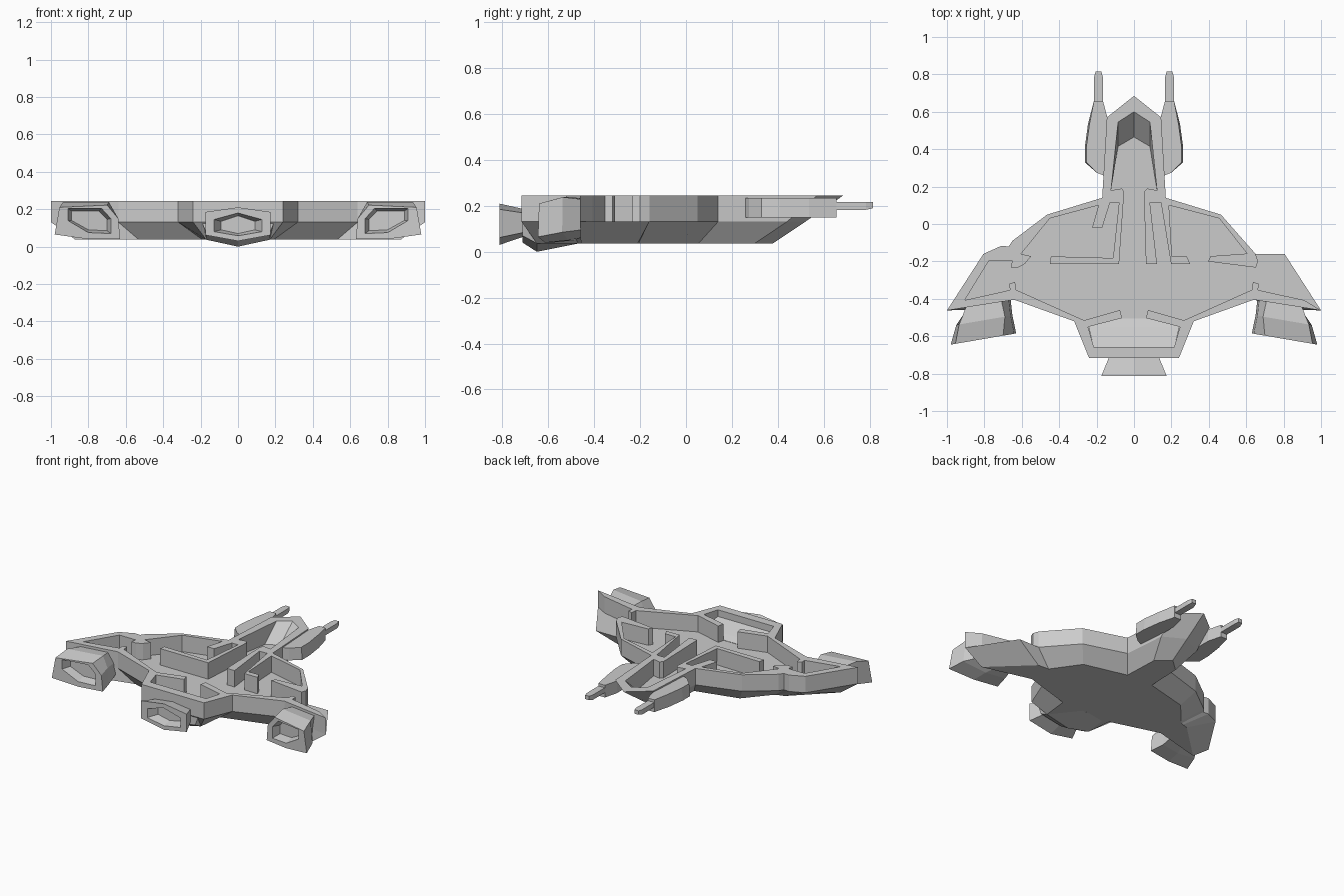
import bpy, bmesh

TOP, DECK, LOW = 0.245, 0.131, 0.037


def loft(name, rings, cap_start=True):
    """Join equal-length rings of 3D points into one closed solid."""
    bm = bmesh.new()
    loops = [[bm.verts.new(p) for p in ring] for ring in rings]
    n = len(loops[0])
    for a, b in zip(loops, loops[1:]):
        for i in range(n):
            j = (i + 1) % n
            bm.faces.new((a[i], a[j], b[j], b[i]))
    start = bm.faces.new(loops[0])
    bm.faces.new(loops[-1])
    bmesh.ops.recalc_face_normals(bm, faces=bm.faces)
    if not cap_start:
        bm.faces.remove(start)
    me = bpy.data.meshes.new(name)
    bm.to_mesh(me)
    bm.free()
    ob = bpy.data.objects.new(name, me)
    bpy.context.collection.objects.link(ob)
    return ob


def mirrored(points):
    """Flip every x; points hold one or two x, y pairs."""
    return [tuple(-v if i % 2 == 0 else v for i, v in enumerate(p)) for p in points]


# Hull outline: deck x, y then belly x, y
shoulder = [(.145, .57, .09, .30), (.17, .14, .10, .055), (.465, .05, .40, -.02)]
right_step = [(.65, -.16, .53, -.205)]
left_step = [(.65, -.09, .53, -.17), (.67, -.12, .55, -.19), (.71, -.117, .57, -.20)]
wing = [(.805, -.16, .61, -.21), (1.0, -.462, .87, -.458), (.64, -.405, .53, -.37),
        (.32, -.52, .19, -.47), (.24, -.717, .17, -.65)]
nose = [(0, .685, 0, .38)]
outline = nose + shoulder + right_step + wing + mirrored(reversed(
    shoulder + left_step + wing))
# The nose is raked, so the deck edge steps back there
rake = {.685: .52, .57: .44, .60: .465, .545: .415}


def at_deck(points):
    return [(p[0], rake.get(p[1], p[1]), DECK) for p in points]


loft("lower_hull", [[(p[2], p[3], LOW) for p in outline], at_deck(outline)])

# Room outline: inner face of the wall on each side
cockpit = [(.085, .545), (.123, .18)]
stern = [(.663, -.353), (.667, -.32), (.636, -.31), (.63, -.352), (.267, -.515),
         (.075, -.46), (.064, -.503), (.246, -.55), (.215, -.657)]
rooms_right = cockpit + [
    (.07, .19), (.053, .17), (.064, -.213), (.123, -.213), (.085, .115),
    (.144, .115), (.198, -.213), (.30, -.213), (.283, -.175), (.203, -.175),
    (.187, .10), (.455, .03), (.605, -.158), (.41, -.172), (.395, -.2),
    (.652, -.233), (.663, -.2)]
rooms_left = cockpit + [
    (.064, .19), (.053, .17), (.08, -.213), (.45, -.213), (.444, -.173),
    (.112, -.182), (.08, .115), (.128, .115), (.17, -.02), (.224, -.02),
    (.19, .10), (.45, .03), (.604, -.16), (.55, -.172), (.583, -.213),
    (.62, -.233), (.657, -.233), (.652, -.195), (.775, -.195), (.905, -.407)] + stern

# Wall: one open band from the right wing tip, round the stern, left side and
# nose to the right shoulder, then back along the rooms (right wing front is open)
band = (wing[1:] + mirrored(reversed(shoulder + left_step + wing)) + nose
        + shoulder + right_step
        + rooms_right[::-1] + [(0, .60)] + mirrored(rooms_left)
        + stern[::-1] + [(.91, -.407)])
loft("upper_walls", [at_deck(band), [(p[0], p[1], TOP) for p in band]], cap_start=False)

# Sloped deck in the stern
loft("stern_ramp", [
    [(-w, y, .12), (w, y, .12), (w, y, z), (-w, y, z)]
    for w, y, z in ((.235, -.505, .133), (.243, -.55, .155), (.215, -.66, .20))])

# Keel wedge below the stern
loft("keel", [
    [(-.19, y, .125), (.19, y, .125), (.17, y, side), (0, y, mid), (-.17, y, side)]
    for y, side, mid in ((-.712, .07, .04), (-.65, .037, 0), (-.47, .042, .036))])


# Central nozzle: flared hexagon with a recessed mouth
def hexagon(w, y, peak, hi, lo, base):
    return [(0, y, peak), (w, y, hi), (w, y, lo), (0, y, base), (-w, y, lo), (-w, y, hi)]


loft("main_nozzle", [
    hexagon(.12, -.68, .18, .165, .09, .075),
    hexagon(.175, -.813, .21, .185, .062, .03),
    hexagon(.128, -.813, .18, .145, .08, .058),
    hexagon(.09, -.75, .165, .135, .09, .07)])

# Wing engines: six-sided, bulging, with a slanted recessed mouth
root = [(.89, .225), (.71, .225), (.67, .16), (.66, .08), (.75, .07), (.87, .10)]
waist = [(.935, .238), (.69, .238), (.66, .16), (.65, .05), (.79, .05), (.95, .085)]
lip = [(.955, .21), (.70, .222), (.64, .15), (.63, .04), (.80, .04), (.98, .065)]
mouth = [(.91, .205), (.73, .205), (.68, .15), (.68, .07), (.80, .075), (.91, .14)]
throat = [(.89, .19), (.745, .19), (.70, .145), (.70, .085), (.80, .09), (.89, .14)]

# Nose pods and gun barrels
pod = [(.165, .655), (.215, .655), (.238, .535), (.255, .41), (.255, .33),
       (.20, .275), (.14, .25), (.14, .56)]

for s, side in ((1, "right"), (-1, "left")):
    def slanted(ring, depth):
        return [(s * x, -.585 - (x - .63) * .171 + depth, z) for x, z in ring]

    loft(f"{side}_engine", [
        [(s * x, -.40 - (x - .66) * .1, z) for x, z in root],
        slanted(waist, .10), slanted(lip, 0), slanted(mouth, 0), slanted(throat, .06)])
    loft(f"{side}_pod", [
        [(s * (x + (.008 if x > .23 else 0)), y, .15) for x, y in pod],
        [(s * x, y, .235) for x, y in pod]])
    loft(f"{side}_barrel", [
        [(s * (.19 - w), y, lo), (s * (.19 + w), y, lo),
         (s * (.19 + w), y, .217), (s * (.19 - w), y, .217)]
        for y, w, lo in ((.60, .024, .183), (.785, .024, .183), (.815, .015, .19))])
